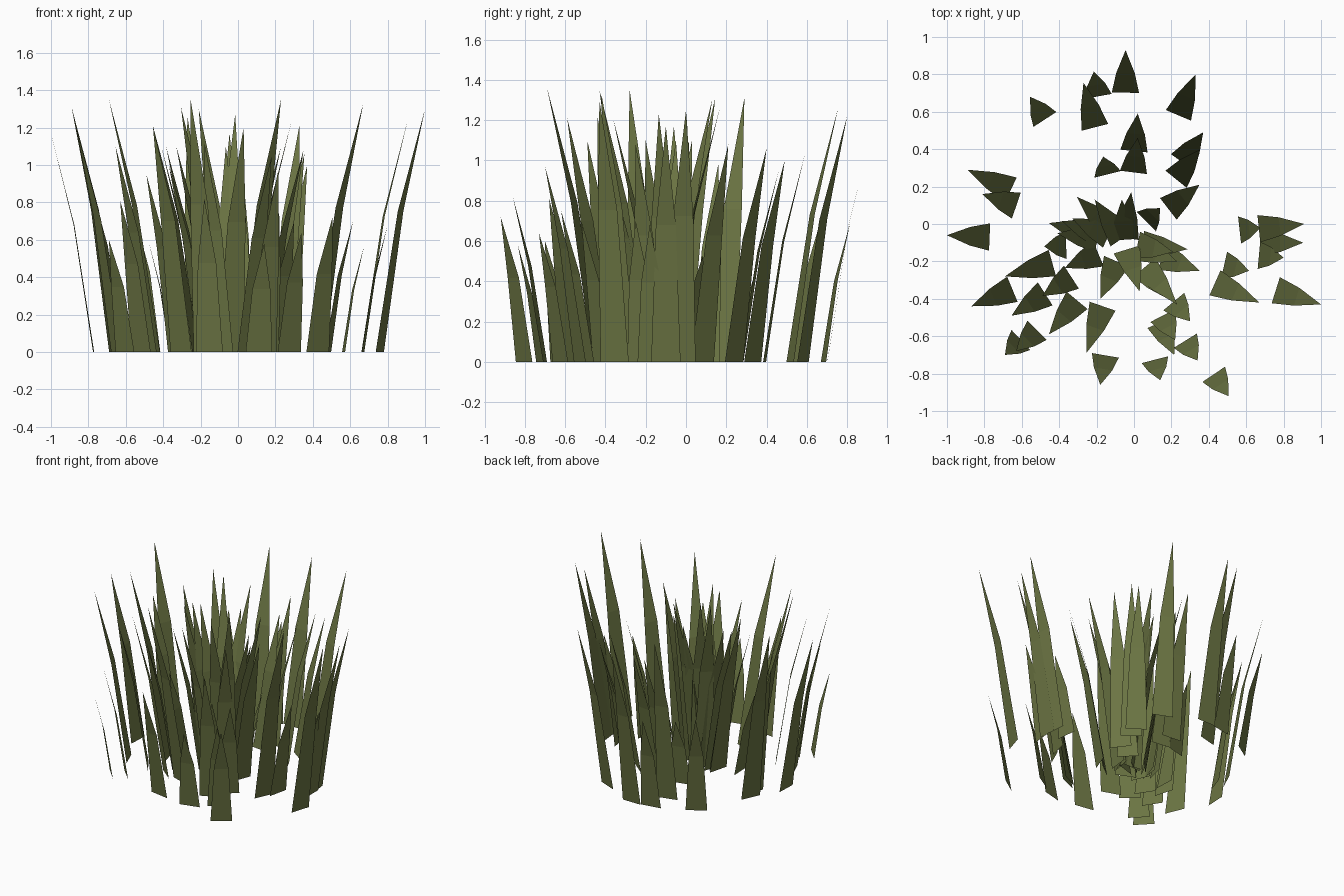
import bpy, bmesh
from mathutils import Vector

cube = bpy.data.objects.get("Cube")
if cube:
    bpy.data.objects.remove(cube)

# One olive green for every blade
green = bpy.data.materials.new("olive_green")
green.use_nodes = True
colour = (0.15, 0.18, 0.057, 1.0)
green.diffuse_color = colour
shader = next(n for n in green.node_tree.nodes if n.type == 'BSDF_PRINCIPLED')
shader.inputs["Base Color"].default_value = colour
shader.inputs["Roughness"].default_value = 0.9

CENTRE = Vector((-0.05, -0.1, 0))   # the clump fans out from here
LEAN = 0.195                        # outward lean per unit of height
HALF_WIDTH = 0.073
UP = Vector((0, 0, 1))


def add_blade(bm, tip_x, tip_y, height):
    """One flat blade: a tapering lower quad and a pointed upper triangle."""
    tip = Vector((tip_x, tip_y, 0))
    outward = (tip - CENTRE).normalized()
    side = UP.cross(outward) * HALF_WIDTH
    lean = outward * height * LEAN
    base = tip - lean
    bend = base + lean * 0.46 + UP * height * 0.58
    points = [base - side, base + side, bend + side * 0.68, bend - side * 0.68,
              tip + UP * height]
    a, b, c, d, e = [bm.verts.new(p) for p in points]
    bm.faces.new((a, b, c, d))
    bm.faces.new((d, c, e))


def make_clump(name, blades):
    bm = bmesh.new()
    for blade in blades:
        add_blade(bm, *blade)
    mesh = bpy.data.meshes.new(name)
    bm.to_mesh(mesh)
    bm.free()
    mesh.materials.append(green)
    obj = bpy.data.objects.new(name, mesh)
    bpy.context.collection.objects.link(obj)
    return obj


# Blade tips: x, y, height
make_clump("back_blades", [
    (-.045, .93, 1.17), (-.215, .815, .69), (-.27, .755, 1.26), (.33, .8, 1.22),
    (-.555, .68, .74), (.02, .59, 1.03), (.02, .46, .95), (.37, .49, 1),
    (.355, .4, 1.06), (.35, .21, 1.08), (-.165, .36, .5), (.14, .085, .53),
    (-.89, .29, 1.31), (-.81, .16, .98),
])

make_clump("right_blades", [
    (-1, -.06, 1.17), (-.87, -.44, 1.22), (-.69, -.28, 1.35), (-.655, -.49, 1.1),
    (-.69, -.7, .6), (-.63, -.68, .81), (-.49, -.385, .95), (-.455, -.59, 1.21),
])

make_clump("front_blades", [
    (-.255, -.69, 1.36), (-.18, -.86, .82), (.14, -.835, .58), (.505, -.92, .72),
    (.34, -.73, .64), (.215, -.7, .97), (.22, -.62, .75), (.3, -.52, .7),
])

make_clump("left_blades", [
    (.615, -.25, .7), (.67, -.42, 1.33), (1, -.43, 1.3), (.91, 0, 1.25),
    (.905, -.1, 1.17), (.8, -.18, .68), (.675, -.02, .57),
])

make_clump("inner_tuft", [
    (-.015, .17, 1.27), (-.305, .145, 1.31), (-.21, .13, 1.3), (-.065, .13, 1.1),
    (-.455, .005, 1.21), (-.385, .015, 1.1), (-.33, .03, 1.1), (-.48, -.12, .6),
    (-.37, -.235, 1), (-.18, -.4, 1.12), (.03, -.36, 1.2), (.18, -.4, 1.05),
    (.23, -.43, 1.35), (.35, -.25, 1.08), (.285, -.135, 1.23), (.23, -.2, 1.1),
    (-.41, -.05, 1.1), (.21, -.15, 1),
])
